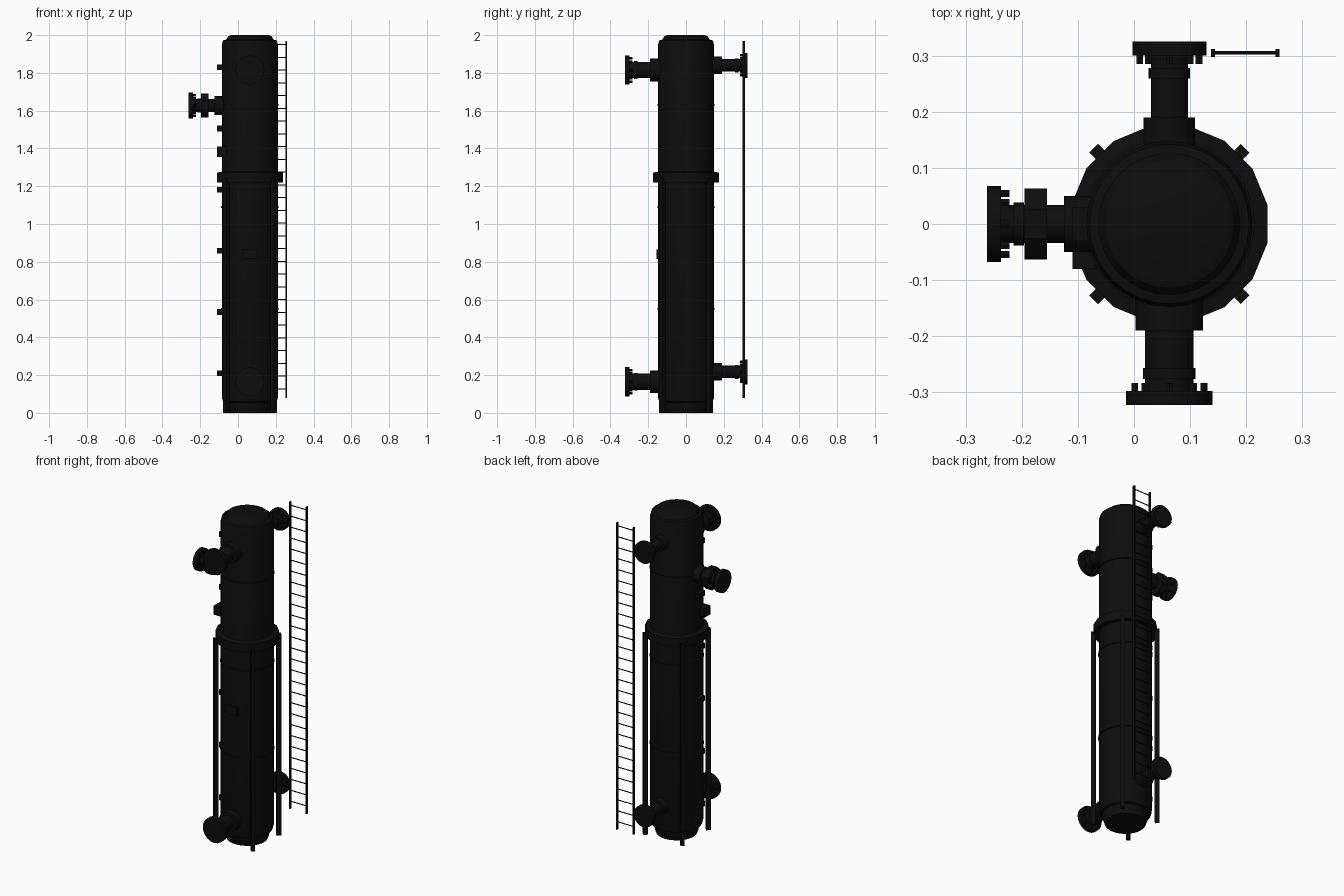
import bpy, bmesh, math
from mathutils import Matrix, Vector

if "Cube" in bpy.data.objects:
    bpy.data.objects.remove(bpy.data.objects["Cube"])

AXIS_X = 0.063

black = bpy.data.materials.new("black_steel")
black.use_nodes = True
black.diffuse_color = (0.004, 0.004, 0.004, 1)
black.node_tree.nodes["Principled BSDF"].inputs["Base Color"].default_value = black.diffuse_color


def finish(name, bm, smooth=True):
    bmesh.ops.recalc_face_normals(bm, faces=bm.faces)
    mesh = bpy.data.meshes.new(name)
    bm.to_mesh(mesh)
    bm.free()
    mesh.materials.append(black)
    ob = bpy.data.objects.new(name, mesh)
    bpy.context.collection.objects.link(ob)
    if smooth:
        bpy.ops.object.select_all(action='DESELECT')
        ob.select_set(True)
        bpy.context.view_layer.objects.active = ob
        bpy.ops.object.shade_smooth_by_angle(angle=math.radians(30))
    return ob


def add_lathe(bm, profile, sides, matrix, turn=0.0):
    """Closed solid of revolution about local z from (radius, height) pairs."""
    rings = []
    for r, h in profile:
        rings.append([bm.verts.new(matrix @ Vector((
            r * math.cos(turn + math.tau * i / sides),
            r * math.sin(turn + math.tau * i / sides), h))) for i in range(sides)])
    for a, b in zip(rings, rings[1:]):
        for i in range(sides):
            j = (i + 1) % sides
            bm.faces.new((a[i], a[j], b[j], b[i]))
    bm.faces.new(rings[0][::-1])
    bm.faces.new(rings[-1])


def add_box(bm, centre, size, matrix=Matrix()):
    bmesh.ops.create_cube(bm, size=1, matrix=matrix @ Matrix.Translation(centre)
                          @ Matrix.Diagonal((*size, 1)))


def lathe(name, profile, sides=32, matrix=Matrix.Translation((AXIS_X, 0, 0)), turn=0.0):
    bm = bmesh.new()
    add_lathe(bm, profile, sides, matrix, turn)
    return finish(name, bm)


def nozzle(name, z, angle, pipe, flange, pad, end, pad_end, collar=False):
    """Flanged pipe pointing out of the column in the given direction."""
    m = (Matrix.Translation((AXIS_X, 0, z)) @ Matrix.Rotation(angle, 4, 'Z')
         @ Matrix.Rotation(math.pi / 2, 4, 'Y'))
    bm = bmesh.new()
    face = end - 0.025
    add_lathe(bm, [(pipe, 0.1), (pipe, face)], 20, m)
    add_lathe(bm, [(pad, 0.1), (pad, pad_end)], 20, m)
    add_lathe(bm, [(flange, face), (flange, end)], 20, m)
    add_lathe(bm, [(pipe + 0.004, face - 0.041), (pipe + 0.004, face - 0.022)], 20, m)
    for i in range(8):
        a = math.tau * i / 8
        bolt = m @ Matrix.Translation((0.8 * flange * math.cos(a), 0.8 * flange * math.sin(a), 0))
        add_lathe(bm, [(0.007, face - 0.015), (0.007, face + 0.01)], 6, bolt)
    if collar:
        add_lathe(bm, [(flange, 0.218), (flange, 0.258)], 8, m, math.pi / 8)
    finish(name, bm)


# Main vessel with stepped ends
lathe("column", [(0.115, 0), (0.122, 0.02), (0.128, 0.055), (0.142, 0.06), (0.148, 0.08),
                 (0.148, 1.95), (0.142, 1.972), (0.126, 1.976), (0.114, 1.994), (0.1, 2.0)])

# Weld seams around the vessel
for i, z in enumerate((0.55, 1.09, 1.63)):
    lathe(f"seam_{i + 1}", [(0.147, z - 0.006), (0.152, z - 0.004),
                            (0.152, z + 0.004), (0.147, z + 0.006)])

# Faceted support collar
lathe("support_ring", [(0.147, 1.22), (0.178, 1.22), (0.178, 1.272), (0.147, 1.278)],
      16, turn=math.pi / 16)

# Four upright posts under the collar
for i in range(4):
    bm = bmesh.new()
    turn = Matrix.Translation((AXIS_X, 0, 0)) @ Matrix.Rotation(math.pi * (i + 0.5) / 2, 4, 'Z')
    add_box(bm, (0.178, 0, 0.62), (0.026, 0.022, 1.24), turn)
    finish(f"support_post_{i + 1}", bm, False)

# Flanged nozzles: two at the front, two at the back, one on the right side
for label, z in (("lower", 0.165), ("upper", 1.815)):
    nozzle(f"front_{label}_nozzle", z, -math.pi / 2, 0.043, 0.077, 0.06, 0.323, 0.19)
for label, z in (("lower", 0.217), ("upper", 1.84)):
    nozzle(f"back_{label}_nozzle", z, math.pi / 2, 0.033, 0.066, 0.046, 0.325, 0.19)
nozzle("side_nozzle", 1.627, math.pi, 0.034, 0.068, 0.05, 0.325, 0.188, True)

# Row of small lugs on the right side
for i in range(6):
    bm = bmesh.new()
    add_box(bm, (-0.09, 0, 0.21 + 0.324 * i), (0.04, 0.06, 0.03))
    finish(f"side_lug_{i + 1}", bm, False)

# Larger instrument box and front plate
bm = bmesh.new()
add_box(bm, (-0.08, -0.05, 1.382), (0.06, 0.06, 0.055))
finish("instrument_box", bm, False)
bm = bmesh.new()
add_box(bm, (AXIS_X, -0.148, 0.84), (0.08, 0.018, 0.05))
finish("front_plate", bm, False)

# Ladder behind the column
bm = bmesh.new()
for x in (0.141, 0.256):
    add_box(bm, (x, 0.305, 1.025), (0.007, 0.014, 1.89))
finish("ladder_rails", bm, False)
bm = bmesh.new()
for i in range(28):
    m = Matrix.Translation((0.141, 0.305, 0.127 + 0.0675 * i)) @ Matrix.Rotation(math.pi / 2, 4, 'Y')
    add_lathe(bm, [(0.003, 0), (0.003, 0.115)], 8, m)
finish("ladder_rungs", bm)
